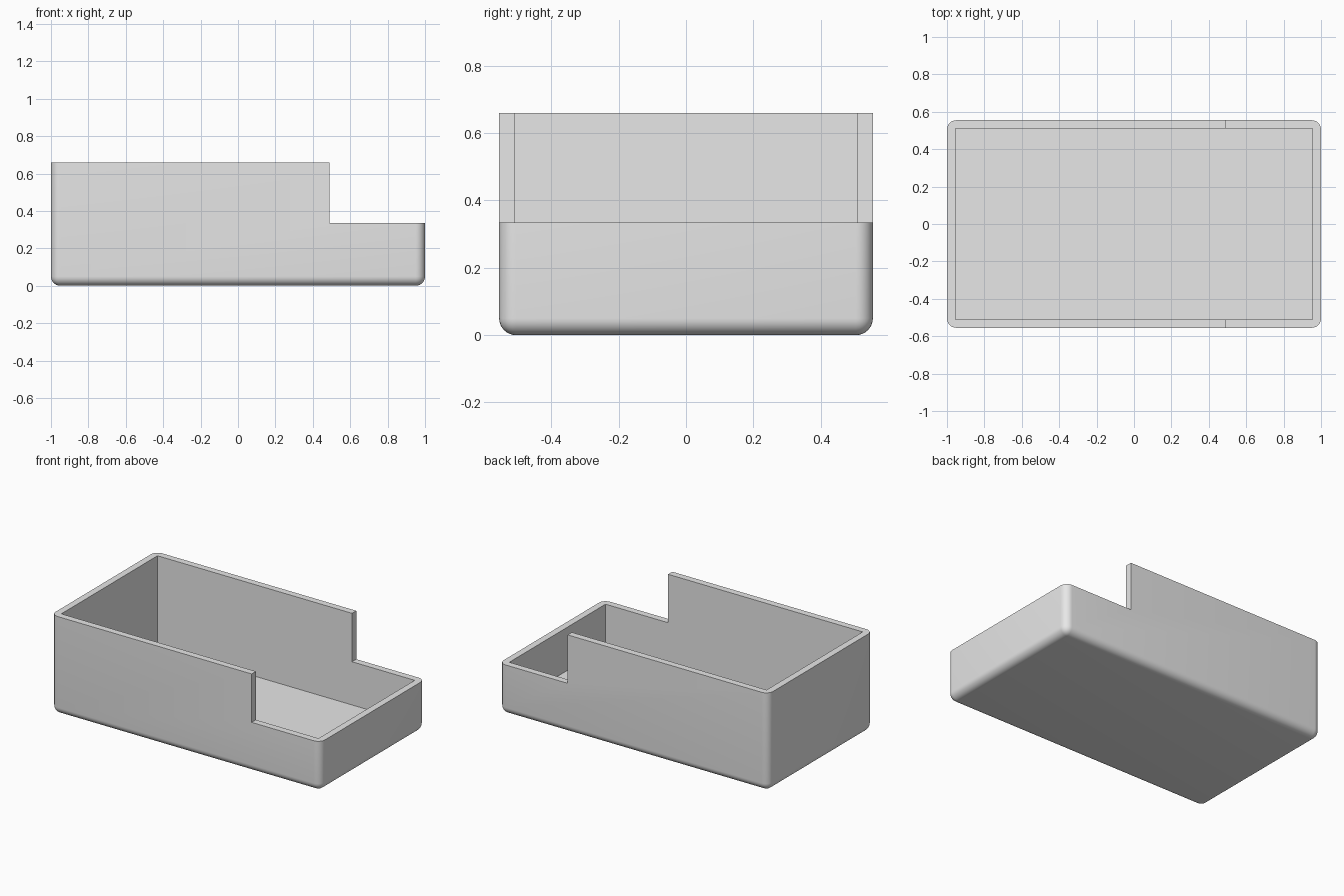
import bpy, bmesh, math

LENGTH, WIDTH, HEIGHT = 2.0, 1.11, 0.66
WALL, RADIUS = 0.045, 0.05
STEP_X, STEP_Z = 0.49, 0.335

if "Cube" in bpy.data.objects:
    bpy.data.objects.remove(bpy.data.objects["Cube"], do_unlink=True)


def box(name, low, high):
    """Axis-aligned box between two corners."""
    bm = bmesh.new()
    bmesh.ops.create_cube(bm, size=1)
    for v in bm.verts:
        v.co = [h if c > 0 else l for c, l, h in zip(v.co, low, high)]
    mesh = bpy.data.meshes.new(name)
    bm.to_mesh(mesh)
    bm.free()
    obj = bpy.data.objects.new(name, mesh)
    bpy.context.collection.objects.link(obj)
    return obj


# Outer body, rounded on every edge except the top rim
tray = box("open_tray", (-LENGTH / 2, -WIDTH / 2, 0), (LENGTH / 2, WIDTH / 2, HEIGHT))
bm = bmesh.new()
bm.from_mesh(tray.data)
edges = [e for e in bm.edges if min(v.co.z for v in e.verts) < HEIGHT / 2]
bmesh.ops.bevel(bm, geom=edges, offset=RADIUS, segments=8, profile=0.5, affect='EDGES')
bm.to_mesh(tray.data)
bm.free()

# Cavity with sharp corners, and the lowered end of the walls
inner_x, inner_y = LENGTH / 2 - WALL, WIDTH / 2 - WALL
cutters = [
    box("cavity_cutter", (-inner_x, -inner_y, WALL), (inner_x, inner_y, HEIGHT + 1)),
    box("step_cutter", (STEP_X, -WIDTH, STEP_Z), (LENGTH, WIDTH, HEIGHT + 1)),
]
bpy.ops.object.select_all(action='DESELECT')
bpy.context.view_layer.objects.active = tray
tray.select_set(True)
for cutter in cutters:
    cutter.hide_render = True
    cut = tray.modifiers.new(cutter.name, 'BOOLEAN')
    cut.operation, cut.solver, cut.object = 'DIFFERENCE', 'EXACT', cutter
    bpy.ops.object.modifier_apply(modifier=cut.name)
    bpy.data.objects.remove(cutter, do_unlink=True)

# Plain grey finish
grey = bpy.data.materials.new("light_grey")
grey.use_nodes = True
colour = (0.8, 0.8, 0.8, 1)
grey.diffuse_color = colour
grey.node_tree.nodes["Principled BSDF"].inputs["Base Color"].default_value = colour
tray.data.materials.clear()
tray.data.materials.append(grey)
bpy.ops.object.shade_smooth_by_angle(angle=math.radians(30))
